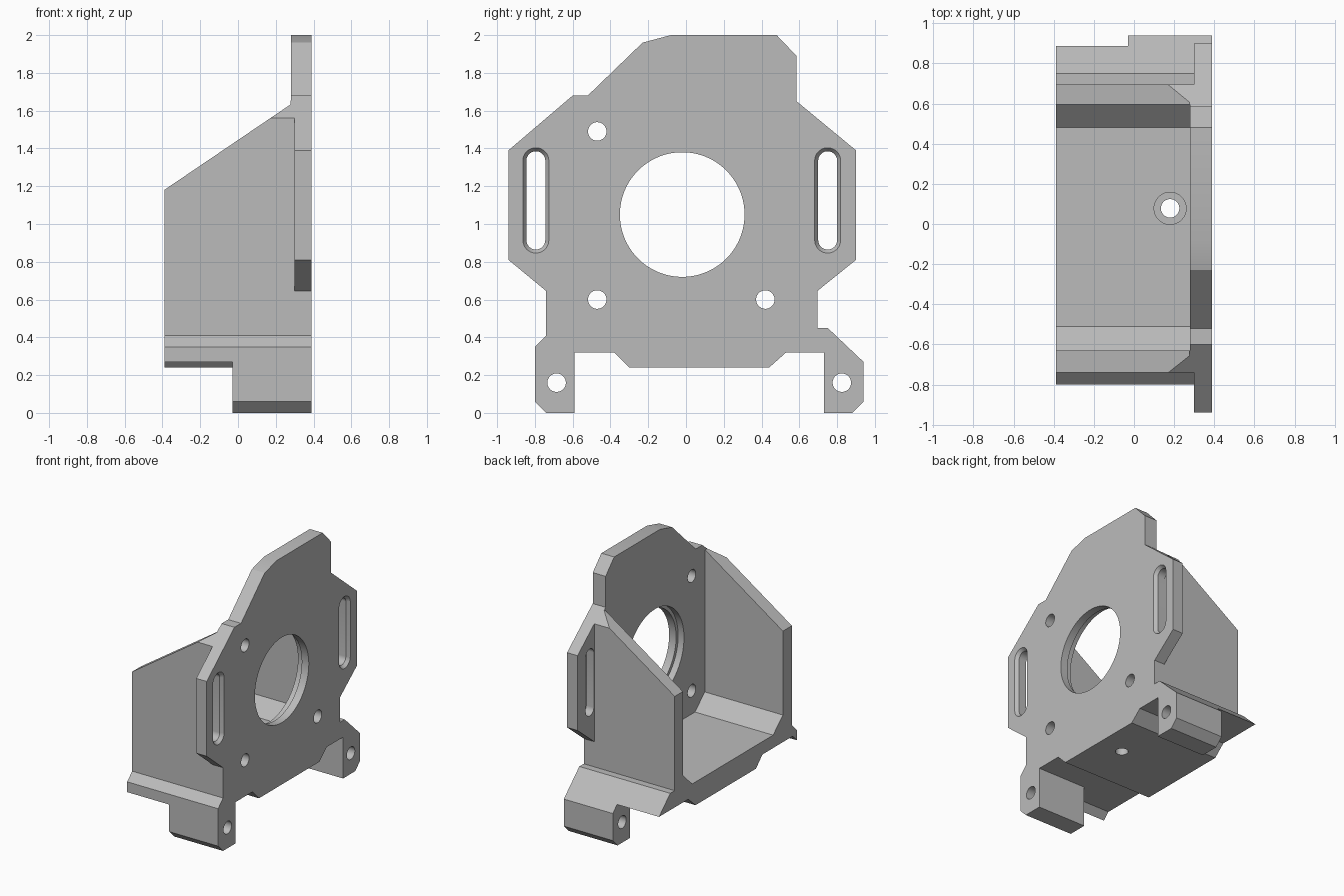
import bpy, bmesh, math
from mathutils import Vector

cube = bpy.data.objects.get("Cube")
if cube:
    bpy.data.objects.remove(cube, do_unlink=True)

grey = bpy.data.materials.new("plain grey")
grey.use_nodes = True
grey.diffuse_color = (0.5, 0.5, 0.5, 1)
grey.node_tree.nodes["Principled BSDF"].inputs["Base Color"].default_value = (0.5, 0.5, 0.5, 1)


def loft(name, start, end):
    """Solid between two matching loops of 3D points."""
    bm = bmesh.new()
    a = [bm.verts.new(p) for p in start]
    b = [bm.verts.new(p) for p in end]
    bm.faces.new(a)
    bm.faces.new(b[::-1])
    n = len(a)
    for i in range(n):
        bm.faces.new((a[i], b[i], b[(i + 1) % n], a[(i + 1) % n]))
    bmesh.ops.recalc_face_normals(bm, faces=bm.faces)
    mesh = bpy.data.meshes.new(name)
    bm.to_mesh(mesh)
    bm.free()
    ob = bpy.data.objects.new(name, mesh)
    bpy.context.collection.objects.link(ob)
    return ob


def prism_x(name, yz, x0, x1):
    return loft(name, [(x0, y, z) for y, z in yz], [(x1, y, z) for y, z in yz])


def box_yz(y0, y1, z0, z1):
    return [(y0, z0), (y1, z0), (y1, z1), (y0, z1)]


def ring(y, z, r, half=0.0, n=48):
    """Circle, or upright slot when half is the straight half-length."""
    pts = []
    for i in range(n):
        t = 2 * math.pi * (i + 0.5) / n
        pts.append((y + r * math.cos(t), z + r * math.sin(t) + math.copysign(half, math.sin(t))))
    return pts


# Bracket silhouette, as one solid block along x
outline = [(-.94, 1.39), (-.6, 1.68), (-.52, 1.68), (-.23, 1.96), (-.08, 2), (.48, 2),
           (.585, 1.89), (.585, 1.65), (.9, 1.39), (.9, .81), (.695, .645), (.695, .45),
           (.75, .45), (.94, .27), (.94, .06), (.88, 0), (.73, 0), (.73, .32), (.53, .32),
           (.44, .24), (-.3, .24), (-.38, .32), (-.59, .32), (-.59, 0), (-.74, 0),
           (-.8, .06), (-.8, .35), (-.74, .41), (-.74, .645), (-.94, .81)]
bracket = prism_x("motor_bracket", outline, -.39, .39)
cutters = []

# Channel interior with sloped floor corners
channel = [(-.63, 2.2), (-.63, .53), (-.51, .42), (.48, .42), (.595, .53), (.595, 2.2)]
cutters.append(prism_x("channel_cut", channel, -.6, .28))

# Space beside the walls, behind the plate wings
cutters.append(prism_x("wing_cut_right", box_yz(-1.1, -.74, .55, 2.2), -.6, .3))
cutters.append(prism_x("wing_cut_left", box_yz(.695, 1.1, .55, 2.2), -.6, .3))

# Sloped wall tops
slope = [(-.5, 1.106), (.277, 1.632), (.277, 2.2), (-.5, 2.2)]
cutters.append(loft("slope_cut", [(x, -1.2, z) for x, z in slope],
                    [(x, 1.2, z) for x, z in slope]))

# Short feet
foot = [(-1, -.1), (-1, .07), (-.75, .32), (-.59, .32), (-.59, -.1)]
cutters.append(prism_x("foot_cut_right", foot, -.6, -.03))
cutters.append(prism_x("foot_cut_left", box_yz(.73, 1.1, -.1, .32), -.6, -.03))

# Bolt holes through plate and feet
for y, z in ((-.47, 1.49), (-.47, .6), (.42, .6), (-.685, .16), (.825, .16)):
    cutters.append(prism_x("bolt_hole", ring(y, z, .049, n=32), -.1, .6))

# Large stepped bore
cutters.append(prism_x("bore", ring(-.02, 1.05, .33, n=96), .2, .6))
cutters.append(prism_x("bore_step", ring(-.02, 1.05, .355, n=96), .2, .33))

# Slots with bevelled outer rims
for y in (-.795, .75):
    cutters.append(prism_x("slot", ring(y, 1.125, .05, .21), .2, .6))
    inner, outer = ring(y, 1.125, .05, .21), ring(y, 1.125, .08, .21)
    cutters.append(loft("slot_rim", [(.365, *p) for p in inner], [(.405, *p) for p in outer]))

# Counterbored drain hole in the floor
for r, z0, z1 in ((.046, 0, .6), (.08, .37, .6)):
    pts = ring(.18, .078, r)
    cutters.append(loft("floor_hole", [(x, y, z0) for x, y in pts], [(x, y, z1) for x, y in pts]))

for c in cutters:
    c.hide_render = True
    mod = bracket.modifiers.new(c.name, "BOOLEAN")
    mod.operation, mod.solver, mod.object = "DIFFERENCE", "EXACT", c

# Bake the cuts and drop the cutters
bpy.context.view_layer.update()
result = bpy.data.meshes.new_from_object(bracket.evaluated_get(bpy.context.evaluated_depsgraph_get()))
bracket.modifiers.clear()
bracket.data = result
for c in cutters:
    bpy.data.objects.remove(c, do_unlink=True)
result.materials.clear()
result.materials.append(grey)

bpy.ops.object.select_all(action="DESELECT")
bracket.select_set(True)
bpy.context.view_layer.objects.active = bracket
bpy.ops.object.shade_smooth_by_angle(angle=math.radians(25))
